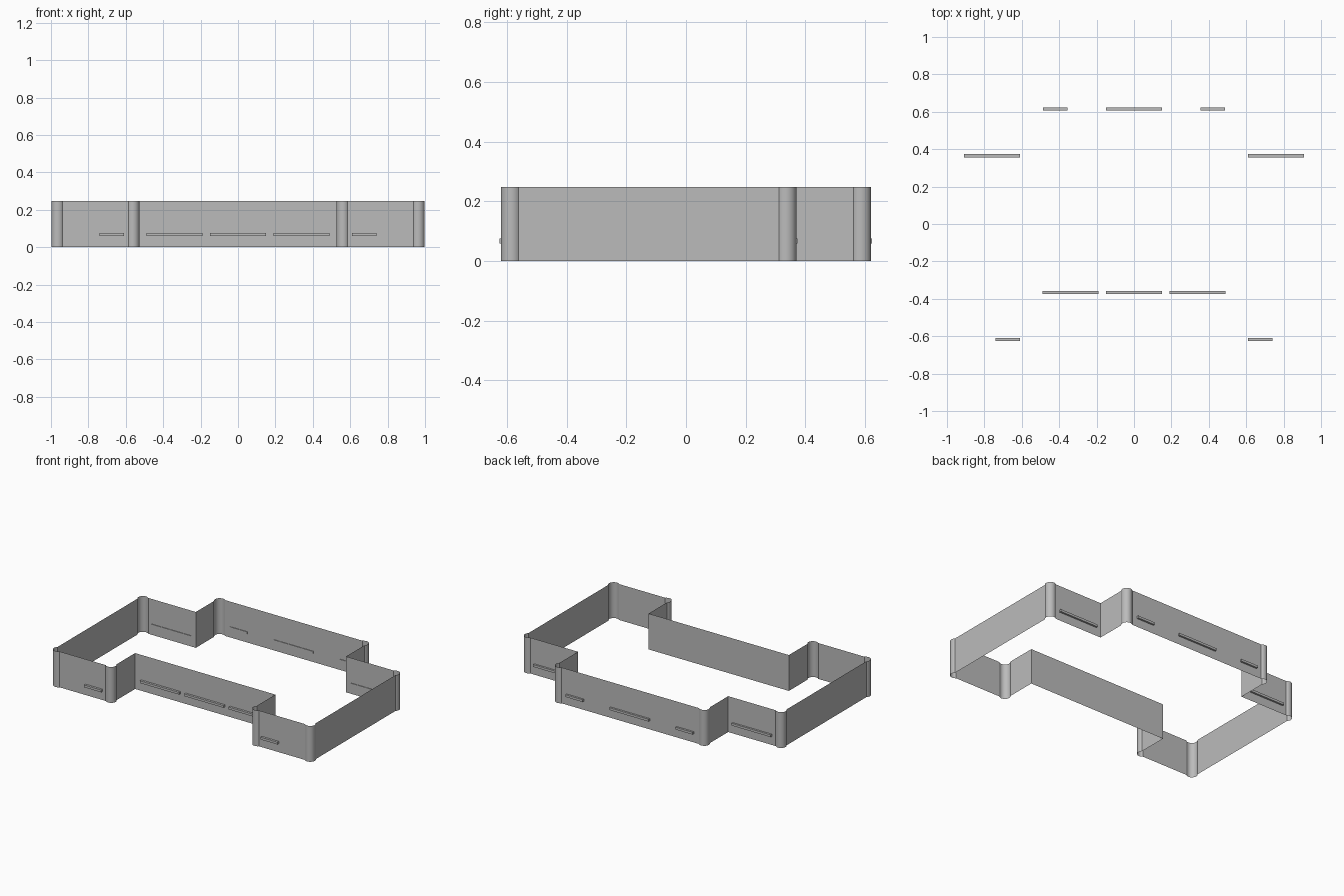
import bpy, bmesh, math

if "Cube" in bpy.data.objects:
    bpy.data.objects.remove(bpy.data.objects["Cube"])

H = 0.248            # wall height
OUT = 0.988          # outer side walls
NOTCH = 0.537        # sides of the front recess
BUMP = 0.575         # sides of the rear projection
Y_FRONT, Y_RECESS, Y_WING, Y_BACK = -0.61, -0.358, 0.36, 0.61
CUT = 0.049          # how far a post cuts back the two walls at a corner

grey = bpy.data.materials.new("plain grey")
grey.use_nodes = True
COLOUR = (0.5, 0.5, 0.5, 1)
grey.diffuse_color = COLOUR
grey.node_tree.nodes["Principled BSDF"].inputs["Base Color"].default_value = COLOUR


def finish(name, bm, smooth=False):
    mesh = bpy.data.meshes.new(name)
    bm.to_mesh(mesh)
    bm.free()
    mesh.materials.append(grey)
    if smooth:
        mesh.shade_smooth()
    obj = bpy.data.objects.new(name, mesh)
    bpy.context.collection.objects.link(obj)


def sheet(name, path, smooth=False):
    """Upright sheet along a plan path; the outside lies right of the path."""
    bm = bmesh.new()
    rows = [(bm.verts.new((x, y, 0)), bm.verts.new((x, y, H))) for x, y in path]
    for a, b in zip(rows, rows[1:]):
        bm.faces.new((a[0], b[0], b[1], a[1]))
    finish(name, bm, smooth)


def post(name, a, b):
    """Half-round corner post bulging to the right of the line a to b."""
    cx, cy = (a[0] + b[0]) / 2, (a[1] + b[1]) / 2
    dx, dy = a[0] - cx, a[1] - cy
    steps = 16
    path = []
    for i in range(steps + 1):
        t = math.pi * i / steps
        c, s = math.cos(t), math.sin(t)
        path.append((cx + dx * c - dy * s, cy + dx * s + dy * c))
    sheet(name, path, True)


def bar(name, x0, x1, y0, y1):
    bm = bmesh.new()
    bmesh.ops.create_cube(bm, size=1)
    for v in bm.verts:
        v.co = ((x0 + x1) / 2 + v.co.x * (x1 - x0),
                (y0 + y1) / 2 + v.co.y * (y1 - y0),
                0.067 + v.co.z * 0.016)
    finish(name, bm)


# Outline of one half, counterclockwise from front to back; True marks a post
half = [((0, Y_RECESS), False), ((NOTCH, Y_RECESS), False),
        ((NOTCH, Y_FRONT), True), ((OUT, Y_FRONT), True),
        ((OUT, Y_WING), True), ((BUMP, Y_WING), False),
        ((BUMP, Y_BACK), True), ((0, Y_BACK), False)]
# Mirror to a closed loop without repeating the centre points
loop = half[1:-1] + [((-x, y), p) for (x, y), p in reversed(half[1:-1])]


def toward(p, q):
    d = math.dist(p, q)
    return tuple(u + (v - u) * CUT / d for u, v in zip(p, q))


# Walls and half-round posts
n = len(loop)
for i, (p, has_post) in enumerate(loop):
    q, q_post = loop[(i + 1) % n]
    before = loop[i - 1][0]
    start = toward(p, q) if has_post else p
    end = toward(q, p) if q_post else q
    sheet("wall_%d" % i, [start, end])
    if has_post:
        post("corner_post_%d" % i, toward(p, before), start)

# Horizontal bars low on the front and back walls
F, B = (-0.015, 0), (-0.004, 0.013)
bar("recess_bar_middle", -0.15, 0.15, Y_RECESS + F[0], Y_RECESS + F[1])
bar("back_bar_middle", -0.15, 0.15, Y_BACK + B[0], Y_BACK + B[1])
for side, s in (("left", 1), ("right", -1)):
    for label, x0, x1, y, off in (("recess_bar", 0.19, 0.49, Y_RECESS, F),
                                  ("front_wing_bar", 0.61, 0.74, Y_FRONT, F),
                                  ("back_bar", 0.355, 0.487, Y_BACK, B),
                                  ("back_wing_bar", 0.61, 0.91, Y_WING, B)):
        xs = sorted((s * x0, s * x1))
        bar(label + "_" + side, xs[0], xs[1], y + off[0], y + off[1])
